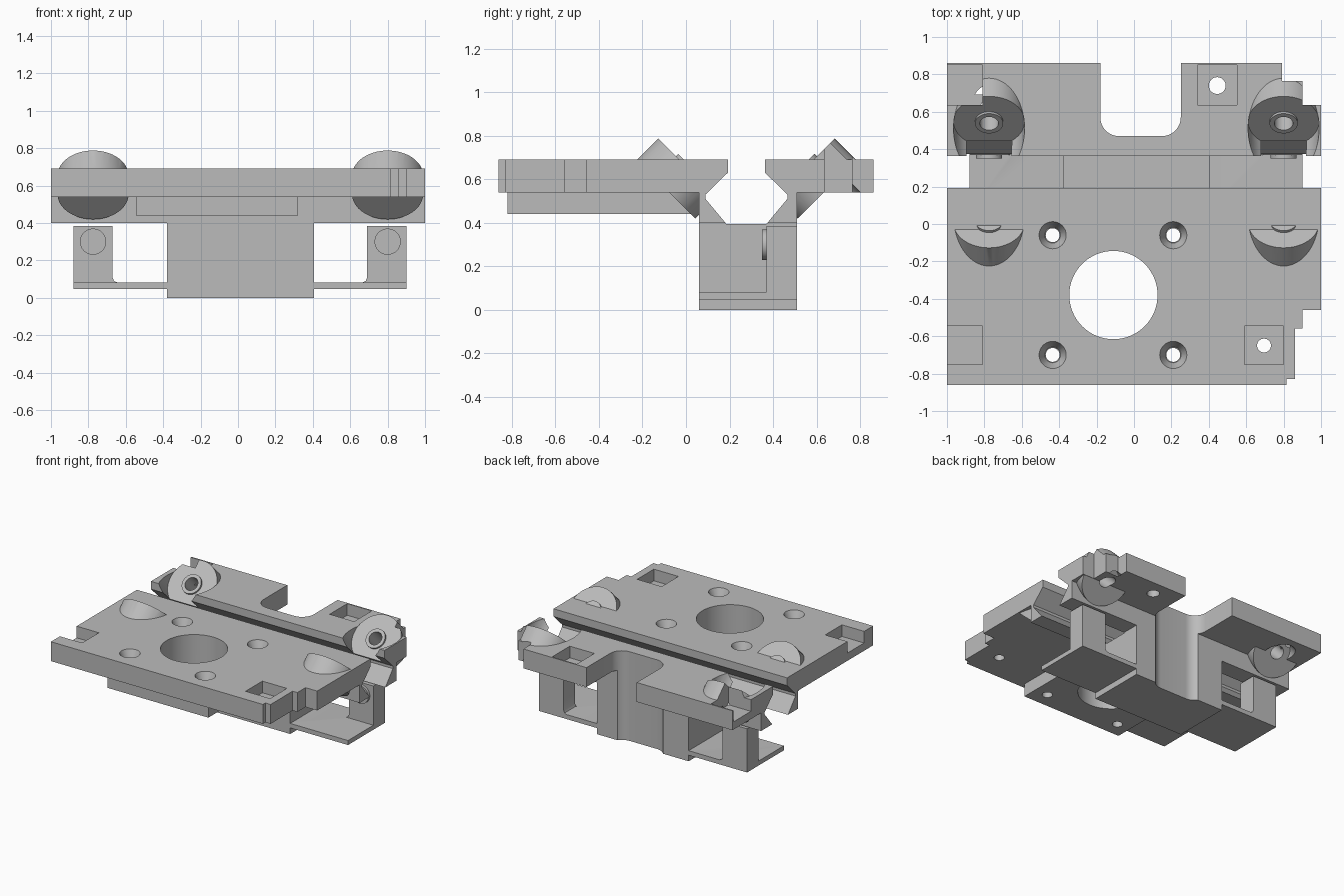
import bpy, bmesh, math
from mathutils import Vector

old = bpy.data.objects.get("Cube")
if old:
    bpy.data.objects.remove(old, do_unlink=True)

grey = bpy.data.materials.new("light_grey")
grey.use_nodes = True
GREY = (0.5, 0.5, 0.5, 1)
grey.diffuse_color = GREY
grey.node_tree.nodes["Principled BSDF"].inputs["Base Color"].default_value = GREY


def to_object(name, bm):
    bmesh.ops.recalc_face_normals(bm, faces=bm.faces)
    mesh = bpy.data.meshes.new(name)
    bm.to_mesh(mesh)
    bm.free()
    mesh.materials.append(grey)
    obj = bpy.data.objects.new(name, mesh)
    bpy.context.collection.objects.link(obj)
    return obj


def prism(name, points, offset):
    """Extrude a closed outline of 3D points along an offset."""
    bm = bmesh.new()
    face = bm.faces.new([bm.verts.new(p) for p in points])
    new = bmesh.ops.extrude_face_region(bm, geom=[face])["geom"]
    bmesh.ops.translate(bm, vec=Vector(offset),
                        verts=[v for v in new if isinstance(v, bmesh.types.BMVert)])
    return to_object(name, bm)


def box(name, x0, x1, y0, y1, z0, z1):
    return prism(name, [(x0, y0, z0), (x1, y0, z0), (x1, y1, z0), (x0, y1, z0)],
                 (0, 0, z1 - z0))


def rod(name, start, end, r1, r2=None, sides=64):
    """Cylinder or cone between two points."""
    a, b = Vector(start), Vector(end)
    bm = bmesh.new()
    bmesh.ops.create_cone(bm, cap_ends=True, segments=sides, radius1=r1,
                          radius2=r1 if r2 is None else r2, depth=(b - a).length)
    turn = (b - a).to_track_quat('Z', 'Y').to_matrix().to_4x4()
    turn.translation = (a + b) / 2
    bm.transform(turn)
    return to_object(name, bm)


def combine(target, tool, operation):
    mod = target.modifiers.new("boolean", 'BOOLEAN')
    mod.operation, mod.object, mod.solver = operation, tool, 'EXACT'
    with bpy.context.temp_override(object=target, active_object=target):
        bpy.ops.object.modifier_apply(modifier=mod.name)
    bpy.data.objects.remove(tool, do_unlink=True)


def add(target, tool):
    combine(target, tool, 'UNION')


def cut(target, tool):
    combine(target, tool, 'DIFFERENCE')


LOW, HIGH = -0.1, 1.0
MID_Y = 0.2775                 # centre line of the rail channel
WHEEL_X = (-0.775, 0.80)
WHEEL_R = 0.19

# Main plate, channel walls, central block and motor pad
carriage = box("carriage_plate", -1, 1, -0.86, 0.86, 0.54, 0.69)
add(carriage, box("channel_wall", -1, 1, 0.06, 0.51, 0.40, 0.60))
add(carriage, box("centre_block", -0.38, 0.405, 0.06, 0.51, 0, 0.45))
add(carriage, box("motor_pad", -0.545, 0.32, -0.82, 0.08, 0.44, 0.58))

# Tilted wheel discs, facing the channel from both sides
mounts = []
for x in WHEEL_X:
    for side in (-1, 1):
        axis = Vector((0, -side, 1)).normalized()
        face = Vector((x, MID_Y + side * 0.2705, 0.653))
        mounts.append((face, axis))
        add(carriage, rod("wheel_disc", face - axis * 0.14, face, WHEEL_R))
for face, axis in mounts:
    cut(carriage, rod("wheel_clearance", face, face + axis * 0.4, WHEEL_R))
    back = face - axis * 0.14
    cut(carriage, rod("nut_recess", back - axis * 0.3, back, 0.1))

# Octagonal rail channel
half = [(0.0975, 0.8), (0.0855, 0.8), (0.0855, 0.63), (0.188, 0.53),
        (0.188, 0.51), (0.0925, 0.395)][1:]
outline = [(-1.1, MID_Y - y, z) for y, z in half]
outline += [(-1.1, MID_Y + y, z) for y, z in reversed(half)]
cut(carriage, prism("channel_cutter", outline, (2.2, 0, 0)))

# Rounded slot at the back, running down through the block
slot = [(-0.18, 1.0, LOW), (0.25, 1.0, LOW)]
for cx, start in ((0.15, 0), (-0.08, -90)):
    for i in range(13):
        a = math.radians(start - i * 7.5)
        slot.append((cx + 0.1 * math.cos(a), 0.57 + 0.1 * math.sin(a), LOW))
cut(carriage, prism("slot_cutter", slot, (0, 0, HIGH - LOW)))

# Scalloped corner cutouts
for x, y in ((0.9, -0.56), (0.9, -0.775), (0.89, 0.765)):
    cut(carriage, rod("scallop", (x, y, LOW), (x, y, HIGH), 0.1))
for edges in ((0.86, 1.1, -1, -0.56), (0.9, 1.1, -0.6, -0.46),
              (0.815, 1.1, -1, -0.83), (0.9, 1.1, 0.635, 1),
              (0.79, 1.1, 0.765, 1)):
    cut(carriage, box("corner_cutter", *edges, LOW, HIGH))

# Square nut pockets with through holes
for x0, x1, hx, y0, y1, hy, r in (
        (-1.1, -0.81, -0.92, 0.635, 0.85, 0.74, 0.045),
        (0.34, 0.55, 0.445, 0.635, 0.85, 0.74, 0.045),
        (-1.1, -0.81, -0.92, -0.75, -0.545, -0.65, 0.037),
        (0.59, 0.80, 0.695, -0.75, -0.545, -0.65, 0.037)):
    cut(carriage, box("pocket", x0, x1, y0, y1, 0.60, HIGH))
    cut(carriage, rod("pocket_hole", (hx, hy, 0.45), (hx, hy, HIGH), r, sides=32))

# Motor opening and countersunk screw holes
cut(carriage, rod("motor_hole", (-0.11, -0.38, 0.3), (-0.11, -0.38, HIGH), 0.236))
for x in (-0.435, 0.21):
    for y in (-0.06, -0.70):
        cut(carriage, rod("screw_hole", (x, y, 0.3), (x, y, HIGH), 0.037, sides=32))
        cut(carriage, rod("countersink", (x, y, 0.62), (x, y, 0.70), 0.042, 0.077, 32))

# Axle bores through the discs, with a raised ring on each face
for face, axis in mounts:
    cut(carriage, rod("axle_bore", face - axis * 0.3, face + axis * 0.1, 0.05, sides=32))
    ring = rod("axle_ring", face - axis * 0.01, face + axis * 0.015, 0.075, sides=48)
    cut(ring, rod("ring_bore", face - axis * 0.1, face + axis * 0.1, 0.05, sides=32))

# Side brackets: floor, upright post, inner fillets, cable hole and its boss
for name, x, inner, edge in (("right_bracket", -0.775, -0.67, -0.38),
                             ("left_bracket", 0.80, 0.69, 0.405)):
    s = 1 if x > 0 else -1
    outer = 0.90 if s > 0 else -0.88
    xs = sorted((outer, edge - s * 0.02))
    bracket = box(name, *xs, 0.06, 0.51, 0.047, 0.082)
    add(bracket, box("post", *sorted((outer, inner)), 0.37, 0.51, 0.047, 0.385))
    f = 0.025
    add(bracket, prism("fillet", [(inner + s * 0.01, 0.37, 0.07), (inner - s * f, 0.37, 0.07),
                                  (inner - s * f, 0.37, 0.082),
                                  (inner - s * f * 0.3, 0.37, 0.082 + f * 0.3),
                                  (inner, 0.37, 0.082 + f),
                                  (inner + s * 0.01, 0.37, 0.082 + f)], (0, 0.14, 0)))
    add(bracket, rod("boss", (x, 0.35, 0.30), (x, 0.40, 0.30), 0.07))
    cut(bracket, rod("cable_hole", (x, 0.2, 0.30), (x, 0.7, 0.30), 0.05, sides=48))

# Smooth the round walls while keeping edges sharp
for obj in [o for o in bpy.context.scene.objects if o.type == 'MESH']:
    bpy.ops.object.select_all(action='DESELECT')
    obj.select_set(True)
    bpy.context.view_layer.objects.active = obj
    bpy.ops.object.shade_smooth_by_angle(angle=math.radians(30))
